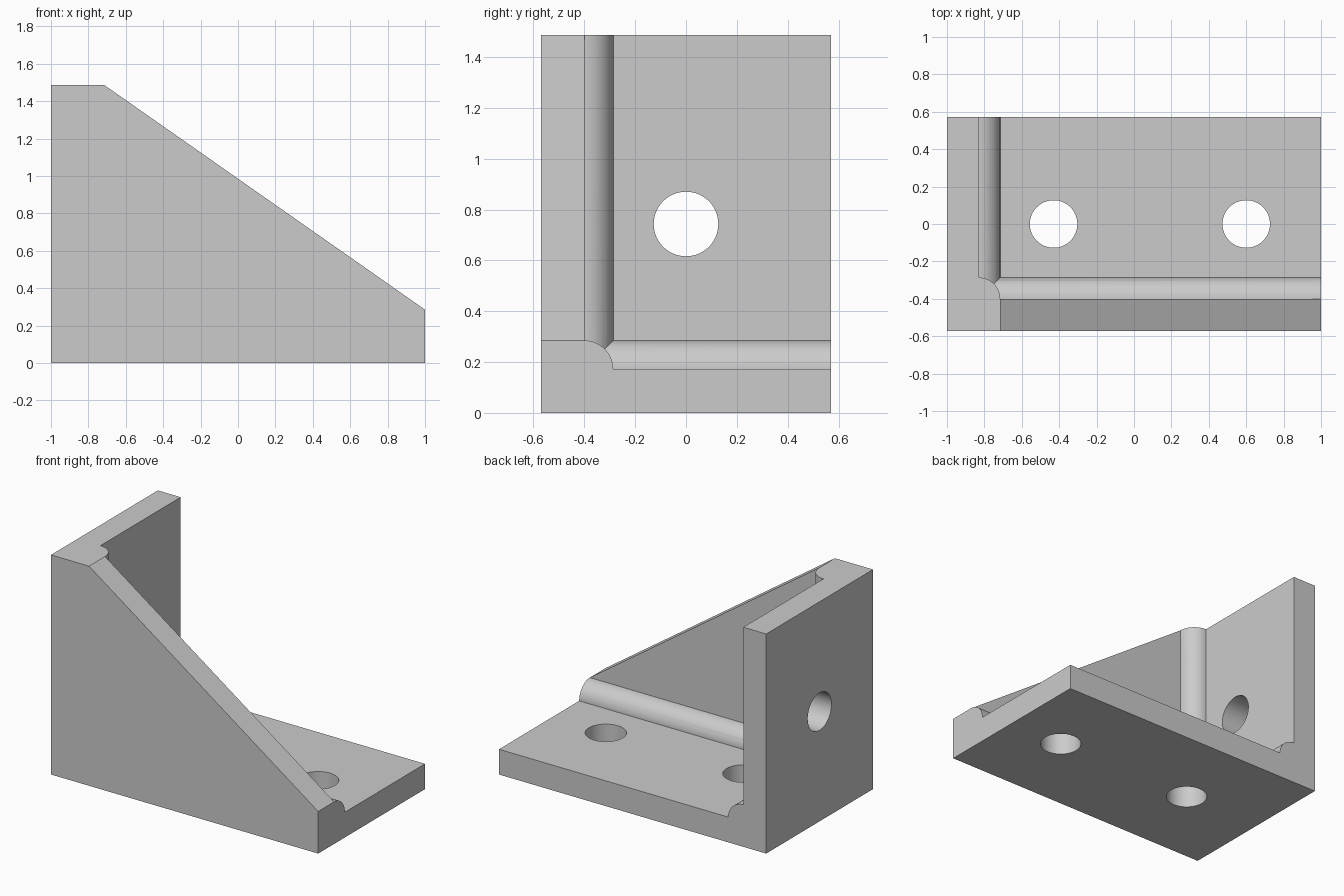
import bpy
import bmesh
from math import pi, radians
from mathutils import Matrix, Vector

if "Cube" in bpy.data.objects:
    bpy.data.objects.remove(bpy.data.objects["Cube"])

HALF_DEPTH, HEIGHT = 0.571, 1.486
PLATE, BEAD, HOLE = 0.171, 0.114, 0.127
CORNER = Vector((-1 + PLATE, -HALF_DEPTH + PLATE, PLATE))  # inner corner of the three plates
LIP = PLATE + BEAD
AXES = {"X": Matrix.Rotation(pi / 2, 4, "Y"),
        "Y": Matrix.Rotation(pi / 2, 4, "X"),
        "Z": Matrix.Identity(4)}


def add_object(name, bm):
    bmesh.ops.recalc_face_normals(bm, faces=bm.faces[:])
    mesh = bpy.data.meshes.new(name)
    bm.to_mesh(mesh)
    bm.free()
    obj = bpy.data.objects.new(name, mesh)
    bpy.context.collection.objects.link(obj)
    return obj


def cylinder(name, centre, axis, radius, length):
    bm = bmesh.new()
    bmesh.ops.create_cone(bm, cap_ends=True, segments=64, radius1=radius, radius2=radius,
                          depth=length, matrix=Matrix.Translation(centre) @ AXES[axis])
    return add_object(name, bm)


def cut(target, cutters):
    for cutter in cutters:
        cutter.hide_render = True
        mod = target.modifiers.new("cut", "BOOLEAN")
        mod.operation, mod.solver, mod.object = "DIFFERENCE", "EXACT", cutter
    bpy.ops.object.select_all(action="DESELECT")
    bpy.context.view_layer.objects.active = target
    target.select_set(True)
    for mod in target.modifiers[:]:
        bpy.ops.object.modifier_apply(modifier=mod.name)
    for cutter in cutters:
        bpy.data.objects.remove(cutter)


# Solid block with the sloped side profile
bm = bmesh.new()
profile = [(-1, 0), (1, 0), (1, LIP), (-1 + LIP, HEIGHT), (-1, HEIGHT)]
face = bm.faces.new([bm.verts.new((x, -HALF_DEPTH, z)) for x, z in profile])
extruded = bmesh.ops.extrude_face_region(bm, geom=[face])["geom"]
bmesh.ops.translate(bm, vec=(0, 2 * HALF_DEPTH, 0),
                    verts=[v for v in extruded if isinstance(v, bmesh.types.BMVert)])
bracket = add_object("corner_bracket", bm)

# Inner space, with a round bead left along each inside corner
bm = bmesh.new()
bmesh.ops.create_cube(bm, size=3, matrix=Matrix.Translation(CORNER + Vector((1.5, 1.5, 1.5))))
cavity = add_object("inner_space", bm)
cut(cavity, [cylinder("bead_" + axis, CORNER, axis, BEAD, 8) for axis in AXES])

# Bolt holes through the base and the upright plate
holes = [cylinder("base_hole", (x, 0, 0), "Z", HOLE, 1) for x in (-0.43, 0.6)]
holes.append(cylinder("upright_hole", (-1, 0, HEIGHT / 2), "X", HOLE, 1))
cut(bracket, [cavity] + holes)

# Plain grey finish
grey = bpy.data.materials.new("plain_grey")
grey.use_nodes = True
colour = (0.6, 0.6, 0.6, 1)
grey.diffuse_color = colour
grey.node_tree.nodes["Principled BSDF"].inputs["Base Color"].default_value = colour
bracket.data.materials.clear()
bracket.data.materials.append(grey)
bpy.ops.object.shade_smooth_by_angle(angle=radians(30))
